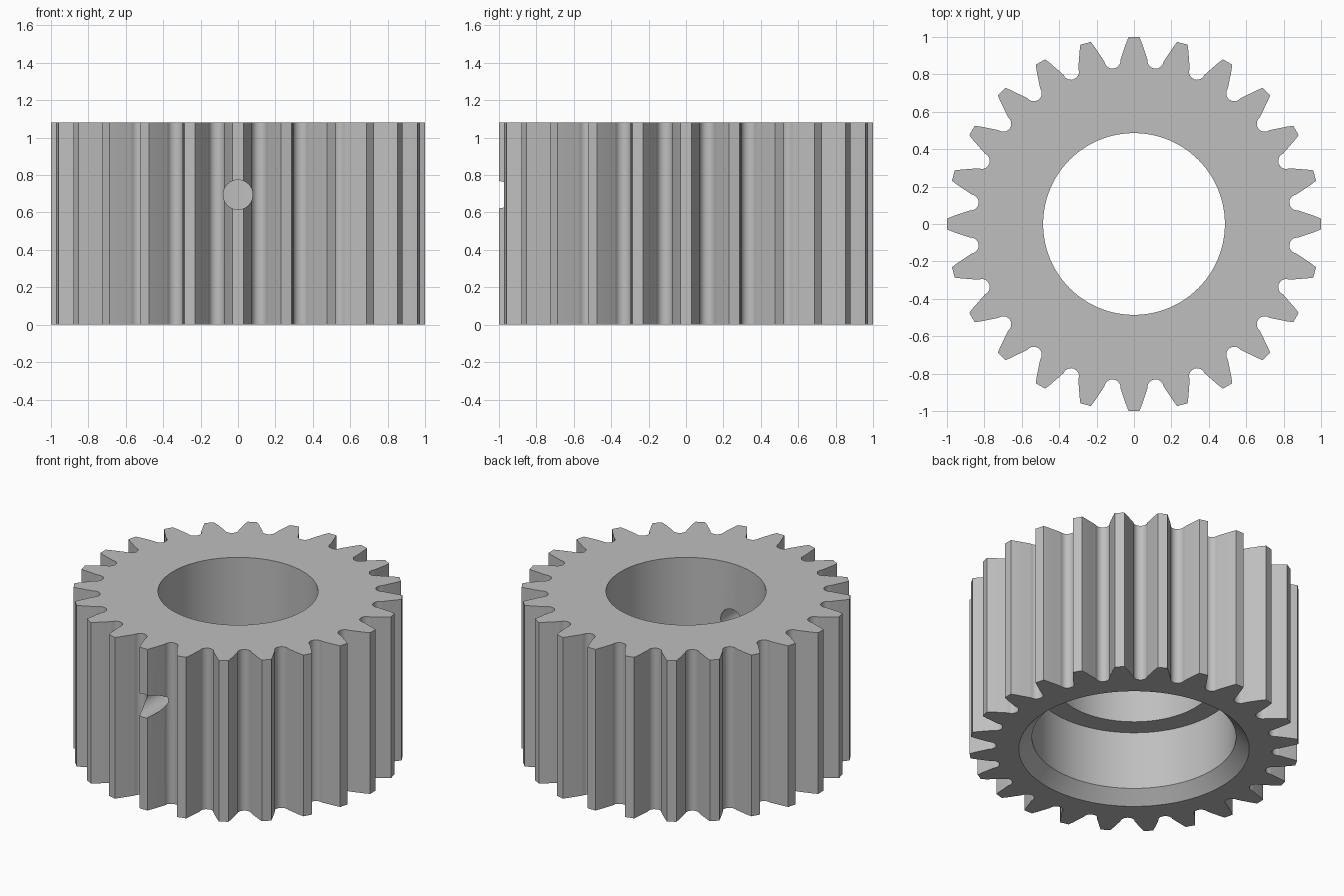
import bpy
import bmesh
from math import sin, cos, pi, radians
from mathutils import Matrix, Vector

TEETH = 24
HEIGHT = 1.08
PITCH = 2 * pi / TEETH

default = bpy.data.objects.get("Cube")
if default:
    bpy.data.objects.remove(default, do_unlink=True)

# Single metal colour
steel = bpy.data.materials.new("steel grey")
steel.use_nodes = True
grey = (0.52, 0.52, 0.52, 1)
steel.diffuse_color = grey
steel.node_tree.nodes["Principled BSDF"].inputs["Base Color"].default_value = grey


def make_object(name, bm):
    bmesh.ops.recalc_face_normals(bm, faces=bm.faces)
    mesh = bpy.data.meshes.new(name)
    bm.to_mesh(mesh)
    bm.free()
    mesh.materials.append(steel)
    obj = bpy.data.objects.new(name, mesh)
    bpy.context.collection.objects.link(obj)
    return obj


def tooth_outline():
    """One tooth, flank to flank, followed by the round root gap."""
    flank = [(0.070, 0.885), (0.063, 0.907), (0.054, 0.932),
             (0.043, 0.965), (0.029, 1.0)]
    points = [Vector((x, y)) for x, y in flank]
    points += [Vector((-x, y)) for x, y in reversed(flank)]
    turn = Matrix.Rotation(PITCH / 2, 2)
    for i in range(11):
        a = pi * i / 10
        points.append(turn @ Vector((0.043 * cos(a), 0.881 - 0.043 * sin(a))))
    return points


# Toothed body: one outline repeated around the axis, then extruded
bm = bmesh.new()
ring = []
for t in range(TEETH):
    turn = Matrix.Rotation(t * PITCH, 2)
    ring += [bm.verts.new((*(turn @ p), 0)) for p in tooth_outline()]
base = bm.faces.new(ring)
walls = bmesh.ops.extrude_face_region(bm, geom=[base])
bmesh.ops.translate(bm, vec=(0, 0, HEIGHT),
                    verts=[g for g in walls["geom"] if isinstance(g, bmesh.types.BMVert)])
gear = make_object("gear", bm)

# Stepped bore: chamfered counterbore below, narrower bore above
bm = bmesh.new()
profile = [(0, -0.1), (0.80, -0.1), (0.62, 0.08), (0.62, 0.47),
           (0.486, 0.47), (0.486, HEIGHT + 0.1), (0, HEIGHT + 0.1)]
verts = [bm.verts.new((r, 0, z)) for r, z in profile]
edges = [bm.edges.new(pair) for pair in zip(verts, verts[1:])]
bmesh.ops.spin(bm, geom=verts + edges, cent=(0, 0, 0), axis=(0, 0, 1),
               angle=2 * pi, steps=96)
bmesh.ops.remove_doubles(bm, verts=bm.verts, dist=0.0001)
bore = make_object("bore_cutter", bm)

# Radial set-screw hole through the front wall
bm = bmesh.new()
bmesh.ops.create_cone(bm, cap_ends=True, segments=40, radius1=0.079, radius2=0.079,
                      depth=0.9,
                      matrix=Matrix.Translation((0, -0.75, 0.695)) @ Matrix.Rotation(pi / 2, 4, "X"))
screw_hole = make_object("screw_hole_cutter", bm)

# Cut the bore and the hole
bpy.ops.object.select_all(action="DESELECT")
gear.select_set(True)
bpy.context.view_layer.objects.active = gear
for cutter in (bore, screw_hole):
    cutter.hide_render = True
    mod = gear.modifiers.new(cutter.name, "BOOLEAN")
    mod.operation = "DIFFERENCE"
    mod.solver = "EXACT"
    mod.object = cutter
    bpy.ops.object.modifier_apply(modifier=mod.name)
    bpy.data.objects.remove(cutter, do_unlink=True)

bpy.ops.object.shade_smooth_by_angle(angle=radians(30))
